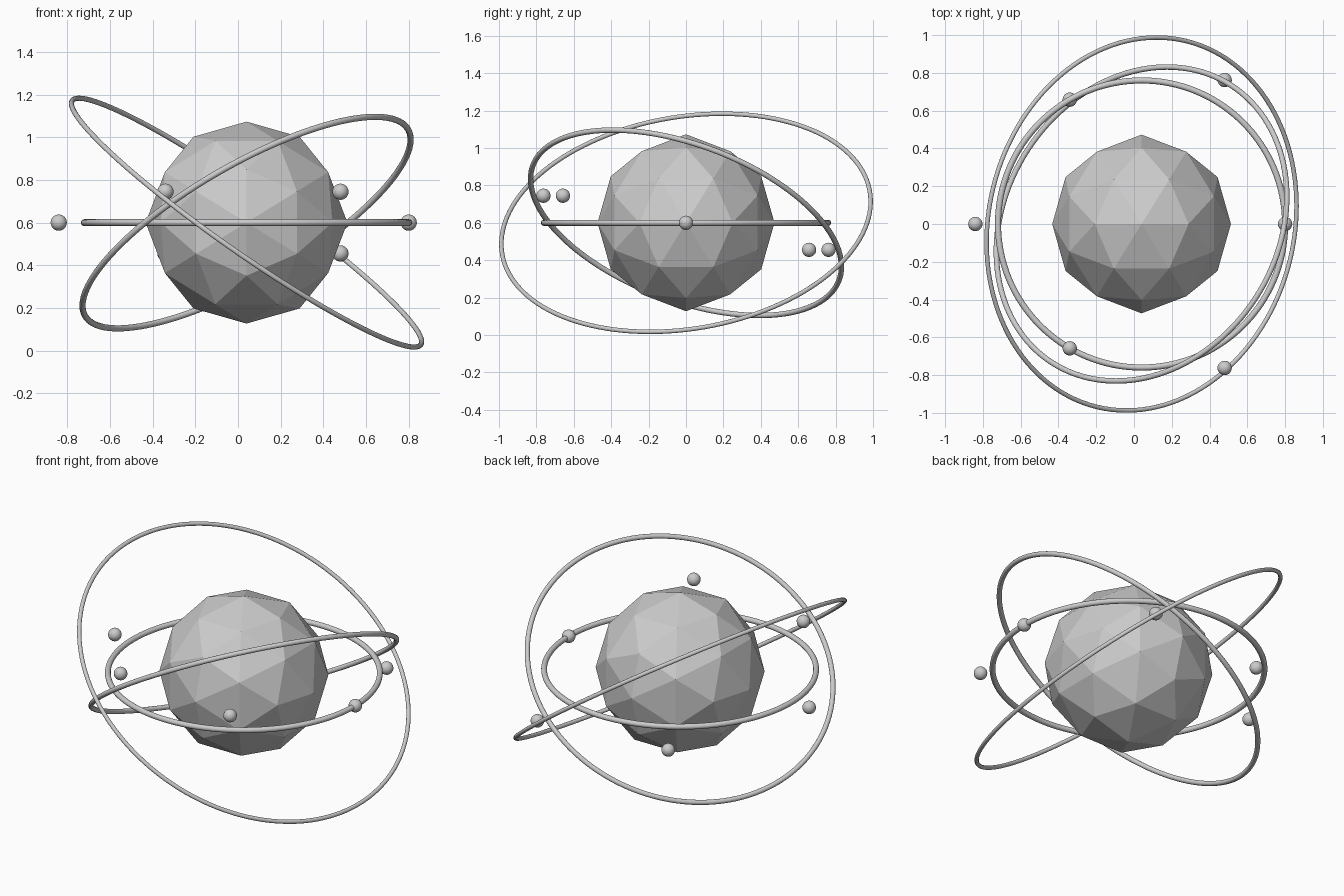
import bpy
import bmesh
from math import radians, sin, cos, sqrt
from mathutils import Vector

if "Cube" in bpy.data.objects:
    bpy.data.objects.remove(bpy.data.objects["Cube"], do_unlink=True)

CENTRE = Vector((0.04, 0, 0.6))
CORE_RADIUS = 0.473

grey = bpy.data.materials.new("plain_grey")
grey.use_nodes = True
grey.diffuse_color = (0.6, 0.6, 0.6, 1)
grey.node_tree.nodes["Principled BSDF"].inputs["Base Color"].default_value = (0.6, 0.6, 0.6, 1)


def finish(obj, name, smooth=True):
    obj.name = name
    obj.data.materials.append(grey)
    if smooth:
        obj.data.shade_smooth()


def ring(name, radius, tube, tilt_x, tilt_y):
    bpy.ops.mesh.primitive_torus_add(
        major_radius=radius, minor_radius=tube,
        major_segments=128, minor_segments=16, location=CENTRE,
        rotation=(radians(tilt_x), radians(tilt_y), 0))
    finish(bpy.context.object, name)


# Faceted core: an icosahedron standing on an edge, subdivided once
bm = bmesh.new()
golden = (1 + sqrt(5)) / 2
for a in (-1, 1):
    for b in (-golden, golden):
        for corner in ((b, a, 0), (0, b, a), (a, 0, b)):
            bm.verts.new(corner)
bmesh.ops.convex_hull(bm, input=bm.verts[:])
bmesh.ops.subdivide_edges(bm, edges=bm.edges[:], cuts=1, use_grid_fill=True)
for v in bm.verts:
    v.co = v.co.normalized() * CORE_RADIUS
bmesh.ops.recalc_face_normals(bm, faces=bm.faces[:])
mesh = bpy.data.meshes.new("core")
bm.to_mesh(mesh)
bm.free()
core = bpy.data.objects.new("core", mesh)
core.location = CENTRE
bpy.context.collection.objects.link(core)
finish(core, "core", smooth=False)

# Orbit rings
ring("level_ring", 0.76, 0.0162, 0, 0)
ring("middle_ring", 0.874, 0.0145, -18, -30)
ring("outer_ring", 0.997, 0.012, 8, 35)

# Six small balls around the core, alternating near and far
for i in range(6):
    angle = radians(60 * i)
    reach = 0.88 if i % 2 else 0.76
    offset = Vector((reach * cos(angle), reach * sin(angle), -0.167 * sin(angle)))
    bpy.ops.mesh.primitive_uv_sphere_add(
        radius=0.038, segments=24, ring_count=16, location=CENTRE + offset)
    finish(bpy.context.object, f"orbit_ball_{i + 1}")
